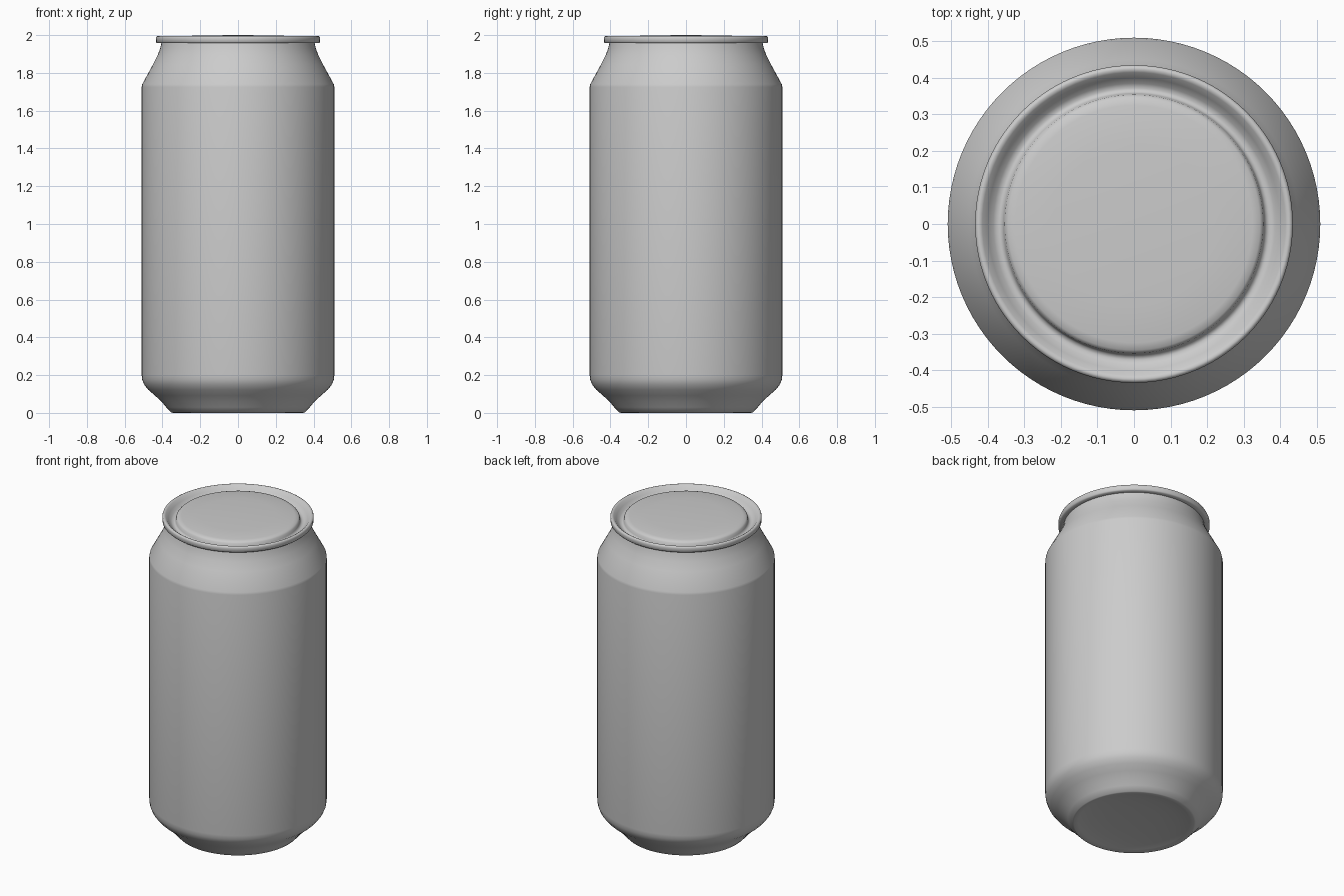
import bpy
import bmesh
import math

cube = bpy.data.objects.get("Cube")
if cube:
    bpy.data.objects.remove(cube, do_unlink=True)

SEGMENTS = 96

metal = bpy.data.materials.new("plain_grey_metal")
metal.use_nodes = True
GREY = (0.6, 0.6, 0.6, 1.0)
metal.diffuse_color = GREY
metal.node_tree.nodes["Principled BSDF"].inputs["Base Color"].default_value = GREY


def lathe(name, profile, angle):
    """Spin an (r, z) profile, listed from bottom to top, about the z axis."""
    mesh = bpy.data.meshes.new(name)
    bm = bmesh.new()
    verts = [bm.verts.new((r, 0, z)) for r, z in profile]
    edges = [bm.edges.new(pair) for pair in zip(verts, verts[1:])]
    bmesh.ops.spin(bm, geom=verts + edges, cent=(0, 0, 0), axis=(0, 0, 1),
                   angle=math.tau, steps=SEGMENTS)
    bmesh.ops.remove_doubles(bm, verts=bm.verts, dist=1e-4)
    bmesh.ops.recalc_face_normals(bm, faces=bm.faces)
    bm.to_mesh(mesh)
    bm.free()
    mesh.materials.append(metal)
    obj = bpy.data.objects.new(name, mesh)
    bpy.context.collection.objects.link(obj)
    bpy.ops.object.select_all(action="DESELECT")
    obj.select_set(True)
    bpy.context.view_layer.objects.active = obj
    bpy.ops.object.shade_smooth_by_angle(angle=math.radians(angle))
    return obj


# One continuous shell: dished base, foot, wall, shoulder, neck, rim, groove, lid
lathe("can_body", [
    # dished base
    (0, 0.025), (0.15, 0.022), (0.25, 0.016), (0.32, 0.006), (0.345, 0.0),
    # foot and lower curve
    (0.355, 0.003), (0.38, 0.03), (0.405, 0.06), (0.44, 0.092),
    (0.475, 0.122), (0.497, 0.15), (0.507, 0.175), (0.51, 0.2),
    # wall and shoulder
    (0.51, 1.725), (0.507, 1.74), (0.45, 1.845), (0.425, 1.895),
    (0.412, 1.93), (0.406, 1.957),
    # rolled rim
    (0.428, 1.957), (0.434, 1.963), (0.435, 1.985), (0.432, 1.993),
    (0.424, 1.996), (0.415, 1.991),
    # groove
    (0.4, 1.973), (0.385, 1.957), (0.372, 1.951), (0.362, 1.954),
    # raised lid panel
    (0.357, 1.964), (0.354, 1.98), (0.345, 1.988), (0.325, 1.992),
    (0.22, 1.998), (0, 2.0),
], 50)
